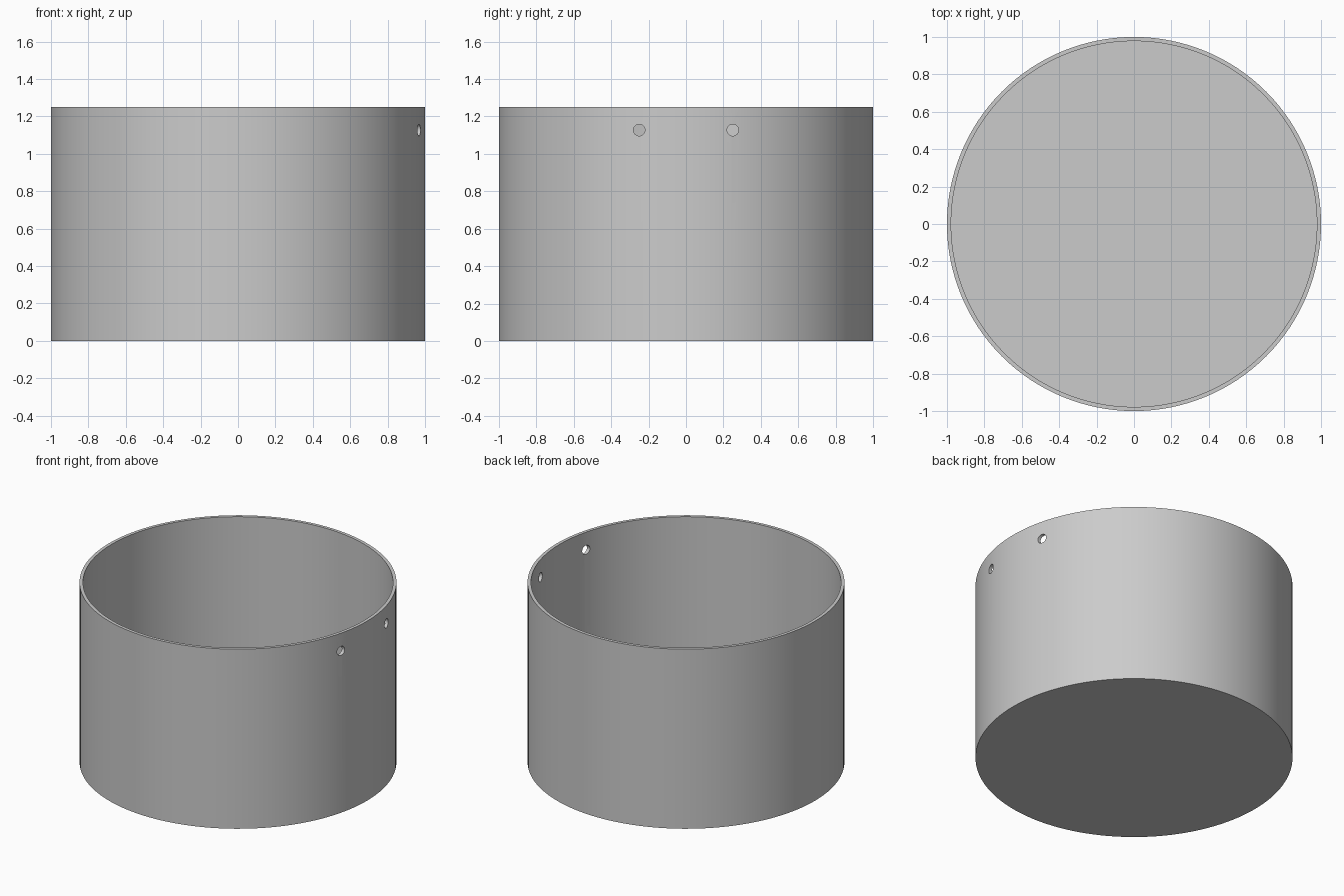
import bpy
import bmesh
import math

RADIUS, HEIGHT = 1.0, 1.25
WALL = FLOOR = 0.022
SEGMENTS = 128
HOLE_RADIUS, HOLE_Y, HOLE_Z = 0.031, 0.25, 1.127

default = bpy.data.objects.get("Cube")
if default:
    bpy.data.objects.remove(default, do_unlink=True)

# One plain grey for the whole cup
grey = bpy.data.materials.new("plain grey")
colour = (0.6, 0.6, 0.6, 1)
grey.diffuse_color = colour
grey.use_nodes = True
grey.node_tree.nodes["Principled BSDF"].inputs["Base Color"].default_value = colour

# Cup: a solid cylinder whose top is inset to a rim and pushed down to the floor
bpy.ops.mesh.primitive_cylinder_add(vertices=SEGMENTS, radius=RADIUS, depth=HEIGHT,
                                    location=(0, 0, HEIGHT / 2))
cup = bpy.context.object
cup.name = "cup"
cup.data.materials.append(grey)
bm = bmesh.new()
bm.from_mesh(cup.data)
top = max(bm.faces, key=lambda f: f.calc_center_median().z)
bmesh.ops.inset_region(bm, faces=[top], thickness=WALL)
bottom = bmesh.ops.extrude_discrete_faces(bm, faces=[top])["faces"]
bmesh.ops.translate(bm, verts=bottom[0].verts, vec=(0, 0, FLOOR - HEIGHT))
bm.to_mesh(cup.data)
bm.free()

# Pair of round holes through the left wall, near the rim
for side, y in (("front", -HOLE_Y), ("back", HOLE_Y)):
    bpy.ops.mesh.primitive_cylinder_add(vertices=32, radius=HOLE_RADIUS, depth=0.4,
                                        location=(RADIUS, y, HOLE_Z),
                                        rotation=(0, math.pi / 2, 0))
    cutter = bpy.context.object
    cutter.name = side + "_hole_cutter"
    cutter.data.materials.append(grey)
    cutter.hide_render = True
    cut = cup.modifiers.new(side + " hole", "BOOLEAN")
    cut.operation, cut.solver, cut.object = "DIFFERENCE", "EXACT", cutter
    bpy.context.view_layer.objects.active = cup
    bpy.ops.object.modifier_apply(modifier=cut.name)
    bpy.data.objects.remove(cutter, do_unlink=True)

# Smooth walls with crisp rims
bpy.ops.object.select_all(action="DESELECT")
cup.select_set(True)
bpy.context.view_layer.objects.active = cup
bpy.ops.object.shade_smooth_by_angle(angle=math.radians(30))
